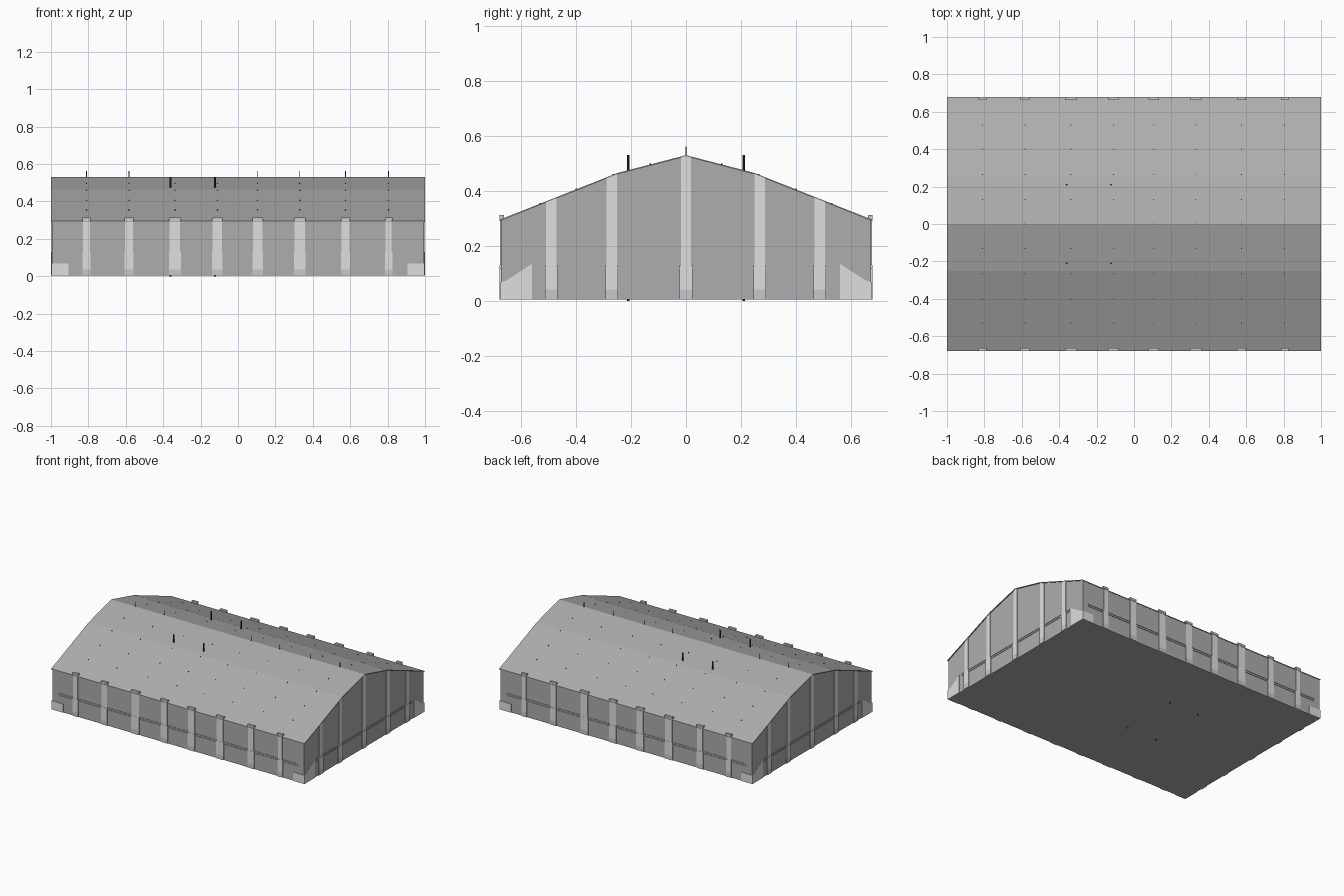
import bpy, bmesh, math

if "Cube" in bpy.data.objects:
    bpy.data.objects.remove(bpy.data.objects["Cube"])

def material(name, v):
    m = bpy.data.materials.new(name)
    m.diffuse_color = (v, v, v, 1)
    m.use_nodes = True
    m.node_tree.nodes["Principled BSDF"].inputs["Base Color"].default_value = m.diffuse_color
    return m

GREY = material("wall grey", 0.42)
LIGHT = material("light grey", 0.74)
BASE = material("base grey", 0.58)
DARK = material("dark metal", 0.03)

HX, HY, Z0, EAVE = 0.994, 0.673, 0.005, 0.295
BREAK_Y, BREAK_Z, RIDGE = 0.25, 0.465, 0.53

def roof_z(y):
    y = abs(y)
    if y < BREAK_Y:
        return RIDGE + (BREAK_Z - RIDGE) * y / BREAK_Y
    return BREAK_Z + (EAVE - BREAK_Z) * (y - BREAK_Y) / (0.678 - BREAK_Y)

def finish(name, bm, mat):
    bmesh.ops.recalc_face_normals(bm, faces=bm.faces)
    me = bpy.data.meshes.new(name)
    bm.to_mesh(me)
    bm.free()
    me.materials.append(mat)
    ob = bpy.data.objects.new(name, me)
    bpy.context.collection.objects.link(ob)
    return ob

def add_prism(bm, pts, a, b, along="x"):
    """Profile of (horizontal, z) points pushed from a to b along an axis."""
    def co(p, d):
        return (d, p[0], p[1]) if along == "x" else (p[0], d, p[1])
    lo = [bm.verts.new(co(p, a)) for p in pts]
    hi = [bm.verts.new(co(p, b)) for p in pts]
    bm.faces.new(lo)
    bm.faces.new(hi)
    for i in range(len(pts)):
        j = (i + 1) % len(pts)
        bm.faces.new((lo[i], lo[j], hi[j], hi[i]))

def rect(u0, u1, z0, z1):
    return [(u0, z0), (u1, z0), (u1, z1), (u0, z1)]

def under_roof(u0, u1, z0):
    """Profile whose top follows the roof line."""
    ys = [u1] + [y for y in (BREAK_Y, 0, -BREAK_Y) if u0 < y < u1] + [u0]
    return [(u0, z0), (u1, z0)] + [(y, roof_z(y) - 0.003) for y in ys]

# Hall body
bm = bmesh.new()
add_prism(bm, under_roof(-HY, HY, Z0), -HX, HX)
finish("hall_body", bm, GREY)

# Thin roof sheet
bm = bmesh.new()
ys = [-0.678, -BREAK_Y, 0, BREAK_Y, 0.678]
top = [(y, roof_z(y)) for y in ys]
add_prism(bm, top + [(y, z - 0.005) for y, z in reversed(top)], -1, 1)
finish("roof_sheet", bm, GREY)

LONG = [(-0.81, .021), (-0.583, .025), (-0.337, .031), (-0.11, .028),
        (0.105, .028), (0.33, .030), (0.575, .025), (0.805, .020)]
GABLE = [-0.49, -0.27, 0, 0.268, 0.486]

# Wall pilasters, with wider lower part, base block and eave cap
shafts, bases, caps = bmesh.new(), bmesh.new(), bmesh.new()
for s in (-1, 1):
    for x, w in LONG:
        add_prism(shafts, rect(x - w + .003, x + w - .003, 0.13, 0.30), s * 0.66, s * 0.677, "y")
        add_prism(shafts, rect(x - w, x + w, 0.037, 0.13), s * 0.66, s * 0.678, "y")
        add_prism(bases, rect(x - w, x + w, Z0, 0.037), s * 0.66, s * 0.678, "y")
        add_prism(caps, rect(x - w, x + w, 0.298, 0.313), s * 0.662, s * 0.679, "y")
    for y in GABLE:
        add_prism(shafts, under_roof(y - .019, y + .019, 0.13), s * 0.98, s * 0.998)
        add_prism(shafts, rect(y - .023, y + .023, 0.042, 0.13), s * 0.98, s)
        add_prism(bases, rect(y - .023, y + .023, Z0, 0.042), s * 0.98, s)
finish("pilaster_shafts", shafts, LIGHT)
finish("pilaster_bases", bases, BASE)
finish("pilaster_caps", caps, BASE)

# Thin ledges running between the pilasters
bm = bmesh.new()
for s in (-1, 1):
    for z in (0.118, 0.132):
        add_prism(bm, rect(-0.95, 0.95, z, z + .002), s * 0.67, s * 0.676, "y")
        add_prism(bm, rect(-0.54, 0.54, z, z + .002), s * 0.99, s * 0.997)
finish("wall_ledges", bm, GREY)

# Corner plates: low on the long walls, sloped on the gables
bm = bmesh.new()
for s in (-1, 1):
    for t in (-1, 1):
        add_prism(bm, rect(t * 0.907, t * 0.998, Z0, 0.067), s * 0.67, s * 0.677, "y")
        pts = [(0.56, Z0), (0.677, Z0), (0.677, 0.068), (0.655, 0.073), (0.56, 0.135)]
        add_prism(bm, [(t * y, z) for y, z in pts], s * 0.99, s * 0.998)
finish("corner_plates", bm, LIGHT)

# Roof poles that pass through the hall down to the ground
def add_rod(bm, x, y, z0, z1, r, n=8):
    ring = [(x + r * math.cos(i * math.tau / n), y + r * math.sin(i * math.tau / n)) for i in range(n)]
    lo = [bm.verts.new((a, b, z0)) for a, b in ring]
    hi = [bm.verts.new((a, b, z1)) for a, b in ring]
    bm.faces.new(lo)
    bm.faces.new(hi)
    for i in range(n):
        j = (i + 1) % n
        bm.faces.new((lo[i], lo[j], hi[j], hi[i]))

bm = bmesh.new()
for x in (-0.36, -0.123):
    for y in (-0.21, 0.21):
        add_rod(bm, x, y, 0, 0.531, 0.005)
finish("roof_poles", bm, DARK)

# Ridge spikes and small roof studs in line with the pilasters
spikes, studs = bmesh.new(), bmesh.new()
for x, w in LONG:
    if not -0.4 < x < 0:
        add_rod(spikes, x, 0, 0.52, 0.562, 0.002, 6)
    for y in (0.13, 0.265, 0.40, 0.53):
        for s in (-1, 1):
            add_rod(studs, x, s * y, roof_z(y) - .006, roof_z(y) + .003, 0.003, 6)
finish("ridge_spikes", spikes, DARK)
finish("roof_studs", studs, DARK)
